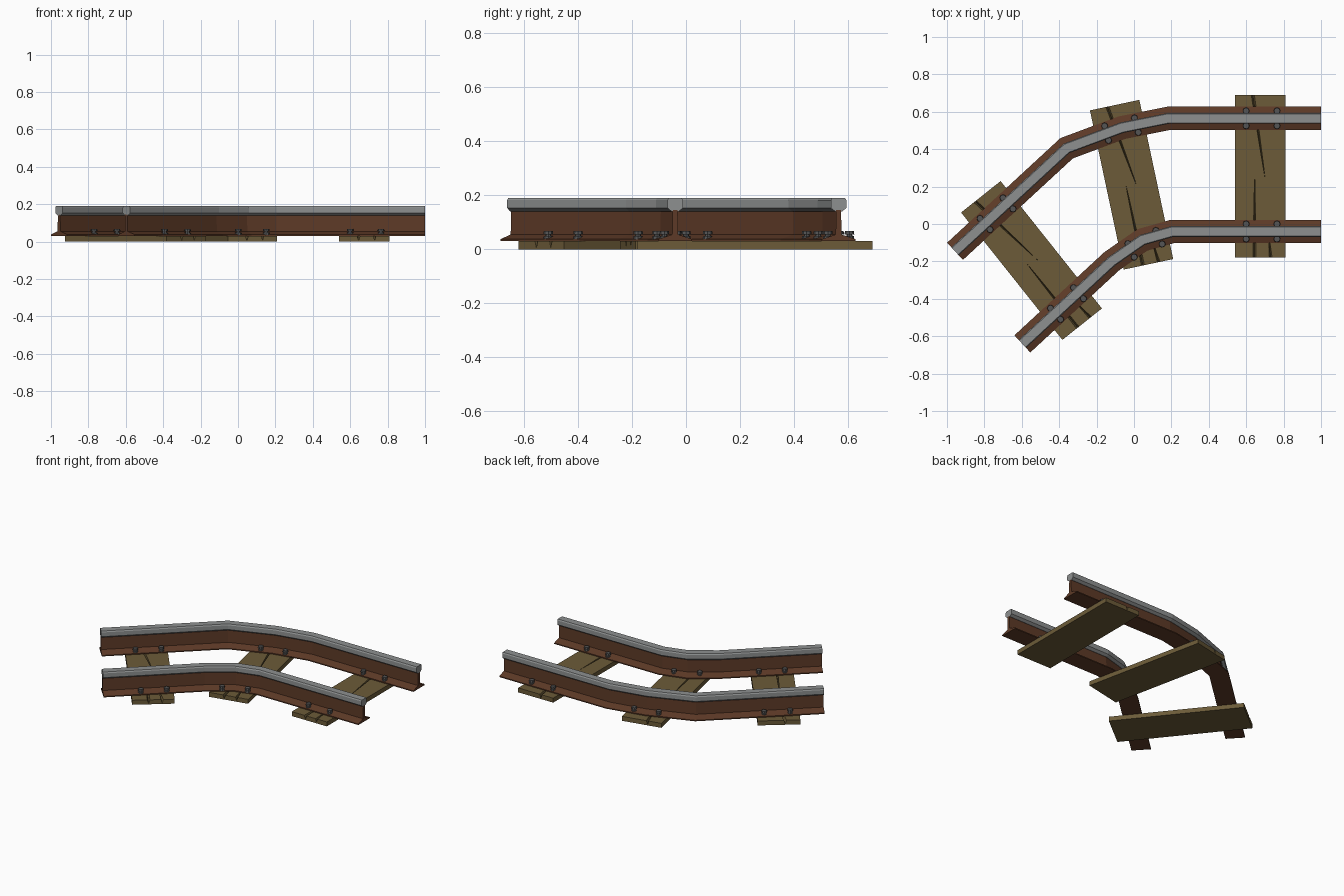
import bpy, bmesh
from math import radians, cos, sin
from mathutils import Vector, Matrix

if "Cube" in bpy.data.objects:
    bpy.data.objects.remove(bpy.data.objects["Cube"])


def material(name, rgb):
    m = bpy.data.materials.new(name)
    m.diffuse_color = (*rgb, 1)
    m.use_nodes = True
    m.node_tree.nodes["Principled BSDF"].inputs["Base Color"].default_value = m.diffuse_color
    return m


RUST = material("rust", (0.11, 0.042, 0.02))
STEEL = material("steel", (0.27, 0.28, 0.28))
WOOD = material("wood", (0.15, 0.105, 0.04))
IRON = material("iron", (0.09, 0.09, 0.09))


def add_object(name, bm, mat):
    bmesh.ops.recalc_face_normals(bm, faces=bm.faces)
    me = bpy.data.meshes.new(name)
    bm.to_mesh(me)
    bm.free()
    me.materials.append(mat)
    ob = bpy.data.objects.new(name, me)
    bpy.context.collection.objects.link(ob)
    return ob


def sweep(name, half, path, mat):
    """Mitred sweep of a mirrored half profile (offset, z) along a flat path."""
    profile = half + [(-o, z) for o, z in reversed(half)]
    pts = [Vector(p) for p in path]
    dirs = [(b - a).normalized() for a, b in zip(pts, pts[1:])]
    bm = bmesh.new()
    rings = []
    for i, p in enumerate(pts):
        d0, d1 = dirs[max(i - 1, 0)], dirs[min(i, len(dirs) - 1)]
        n0 = Vector((-d0.y, d0.x))
        n = (n0 + Vector((-d1.y, d1.x))).normalized()
        n /= n.dot(n0)
        rings.append([bm.verts.new((p.x + n.x * o, p.y + n.y * o, z)) for o, z in profile])
    for a, b in zip(rings, rings[1:]):
        for j in range(len(profile)):
            k = (j + 1) % len(profile)
            bm.faces.new((a[j], a[k], b[k], b[j]))
    bm.faces.new(rings[0])
    bm.faces.new(rings[-1])
    return add_object(name, bm, mat)


# Rails: rusty foot and web with a steel head
web = [(0.0625, 0.031), (0.0625, 0.038), (0.011, 0.055), (0.009, 0.145)]
head = [(0.012, 0.14), (0.029, 0.153), (0.029, 0.182), (0.024, 0.19)]
paths = {
    "outer": [(1, 0.565), (0.185, 0.565), (-0.065, 0.515), (-0.36, 0.405), (-0.957, -0.146)],
    "inner": [(1, -0.04), (0.205, -0.04), (0.045, -0.085), (-0.12, -0.20), (-0.597, -0.641)],
}
for side, path in paths.items():
    sweep(side + "_rail_web", web, path, RUST)
    sweep(side + "_rail_head", head, path, STEEL)

# Sleeper plank with tapered splits cut into it
bm = bmesh.new()
bmesh.ops.create_cube(bm, size=1, matrix=Matrix.Translation((0, 0, 0.0155)) @ Matrix.Diagonal((0.27, 0.87, 0.031, 1)))
plank = add_object("sleeper_1", bm, WOOD)
bm = bmesh.new()
# each split: start u, v, tip u, v, half width
for u0, v0, u1, v1, w in [(-0.042, 0.45, 0.027, -0.02, 0.010),
                          (-0.03, -0.45, -0.03, 0.01, 0.010),
                          (0.057, -0.45, 0.045, -0.31, 0.009)]:
    vs = [bm.verts.new(c) for c in [(u0 - w, v0, 0.035), (u0 + w, v0, 0.035), (u1, v1, 0.035),
                                    (u0, v0, 0.005), (u1, v1, 0.02)]]
    bmesh.ops.convex_hull(bm, input=vs)
cutter = add_object("split_cutter", bm, WOOD)
cutter.hide_render = True
mod = plank.modifiers.new("splits", 'BOOLEAN')
mod.operation = 'DIFFERENCE'
mod.solver = 'EXACT'
mod.object = cutter
bpy.context.view_layer.update()
mesh = bpy.data.meshes.new_from_object(plank.evaluated_get(bpy.context.evaluated_depsgraph_get()))
plank.modifiers.clear()
plank.data = mesh
bpy.data.objects.remove(cutter)

# Three sleepers following the curve
for i, (x, y, angle) in enumerate([(0.675, 0.256, 0), (-0.013, 0.21, 12), (-0.548, -0.195, 38.5)]):
    ob = plank if i == 0 else bpy.data.objects.new(f"sleeper_{i + 1}", mesh)
    if i:
        bpy.context.collection.objects.link(ob)
    ob.location = (x, y, 0)
    ob.rotation_euler.z = radians(angle)

# Bolts: washer, shank and cap, four at each rail and sleeper crossing
bm = bmesh.new()
for x, y, angle in [(0.682, 0.565, 0), (0.682, -0.04, 0), (-0.067, 0.507, 15),
                    (0.059, -0.106, 25), (-0.735, 0.055, 42), (-0.358, -0.425, 42)]:
    c, s = cos(radians(angle)), sin(radians(angle))
    for u in (-0.0825, 0.0825):
        for v in (-0.04, 0.04):
            for r, z0, z1 in [(0.018, 0.036, 0.049), (0.011, 0.049, 0.056), (0.018, 0.056, 0.068)]:
                pos = Matrix.Translation((x + u * c - v * s, y + u * s + v * c, (z0 + z1) / 2))
                bmesh.ops.create_cone(bm, cap_ends=True, segments=8, radius1=r, radius2=r * 0.92,
                                      depth=z1 - z0, matrix=pos)
add_object("rail_bolts", bm, IRON)
